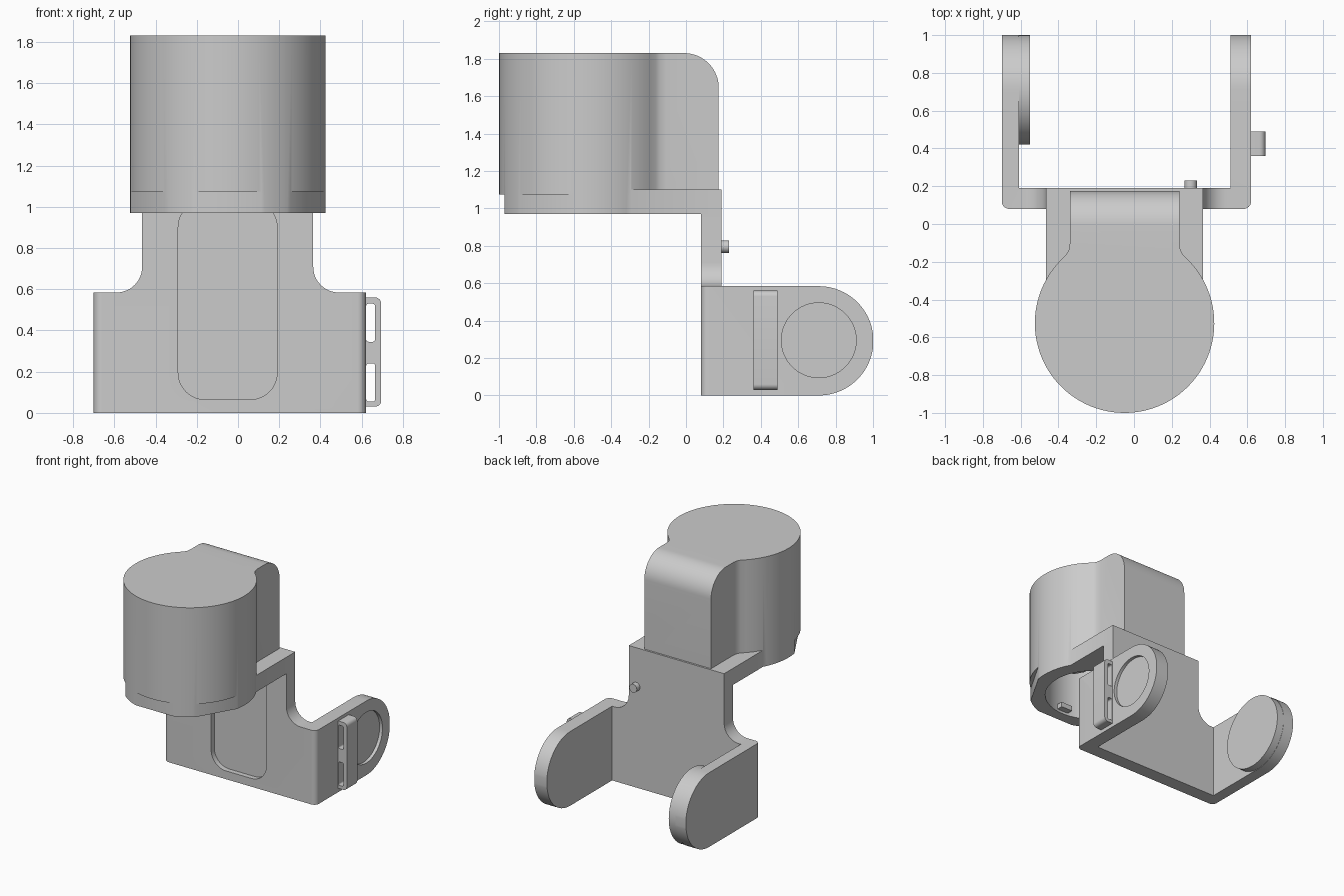
import bpy, bmesh, math
from mathutils import Matrix, Vector

cube = bpy.data.objects.get("Cube")
if cube:
    bpy.data.objects.remove(cube, do_unlink=True)

grey = bpy.data.materials.new("plain_grey")
grey.use_nodes = True
grey.diffuse_color = (0.6, 0.6, 0.6, 1)
grey.node_tree.nodes["Principled BSDF"].inputs["Base Color"].default_value = grey.diffuse_color


def arc(cx, cy, r, start, end, steps=12):
    angles = [math.radians(start + (end - start) * i / steps) for i in range(steps + 1)]
    return [(cx + r * math.cos(a), cy + r * math.sin(a)) for a in angles]


def prism(name, outline, axis, low, high):
    """Extrude a closed 2D outline along one axis."""
    place = {"x": lambda u, v, w: (w, u, v),
             "y": lambda u, v, w: (u, w, v),
             "z": lambda u, v, w: (u, v, w)}[axis]
    bm = bmesh.new()
    face = bm.faces.new([bm.verts.new(place(u, v, low)) for u, v in outline])
    top = bmesh.ops.extrude_face_region(bm, geom=[face])["geom"]
    shift = Vector(place(0, 0, high - low))
    bmesh.ops.translate(bm, vec=shift, verts=[g for g in top if isinstance(g, bmesh.types.BMVert)])
    bmesh.ops.recalc_face_normals(bm, faces=bm.faces)
    mesh = bpy.data.meshes.new(name)
    bm.to_mesh(mesh)
    bm.free()
    mesh.materials.append(grey)
    obj = bpy.data.objects.new(name, mesh)
    bpy.context.collection.objects.link(obj)
    return obj


def rect(u0, u1, v0, v1):
    return [(u0, v0), (u1, v0), (u1, v1), (u0, v1)]


def round_rect(u0, u1, v0, v1, r):
    return (arc(u0 + r, v0 + r, r, 180, 270) + arc(u1 - r, v0 + r, r, 270, 360)
            + arc(u1 - r, v1 - r, r, 0, 90) + arc(u0 + r, v1 - r, r, 90, 180))


def disc(name, u, v, r, axis, low, high, steps=64):
    return prism(name, arc(u, v, r, 0, 360, steps)[:-1], axis, low, high)


def activate(obj):
    bpy.ops.object.select_all(action="DESELECT")
    obj.select_set(True)
    bpy.context.view_layer.objects.active = obj


def combine(target, other, operation):
    """Apply a boolean and discard the helper."""
    activate(target)
    mod = target.modifiers.new("combine", "BOOLEAN")
    mod.operation, mod.solver, mod.object = operation, "EXACT", other
    bpy.ops.object.modifier_apply(modifier=mod.name)
    bpy.data.objects.remove(other, do_unlink=True)


def smooth(obj):
    activate(obj)
    bpy.ops.object.shade_smooth_by_angle(angle=math.radians(30))


MID = -0.05          # centre line of the upright
CY, R = -0.525, 0.475   # cup centre and radius
FRONT, BACK = 0.08, 0.19
LOW, SHELF, TOP = 0.97, 1.1, 1.83
ARM = 0.29           # arm end radius

# U-shaped bracket with rounded arm ends
u_outline = (arc(-0.66, FRONT + 0.04, 0.04, 180, 270, 8) + arc(0.58, FRONT + 0.04, 0.04, 270, 360, 8)
             + [(0.62, 1), (0.51, 1), (0.51, BACK), (-0.61, BACK), (-0.61, 1), (-0.7, 1)])
bracket = prism("bracket", u_outline, "z", 0, 2 * ARM + 0.004)
side = [(0, 0)] + arc(1 - ARM, ARM + 0.002, ARM + 0.002, -90, 90, 40) + [(0, 2 * ARM + 0.004)]
side[1] = (1 - ARM, 0)
combine(bracket, prism("arm_shape", side, "x", -1, 1), "INTERSECT")

# Upright plate flaring into the bracket
z0, f = 2 * ARM + 0.004, 0.125
upright = ([(MID - 0.415, LOW)] + arc(MID - 0.415 - f, z0 + f, f, 0, -90)
           + arc(MID + 0.415 + f, z0 + f, f, -90, -180) + [(MID + 0.415, LOW)])
combine(bracket, prism("upright", upright, "y", FRONT, BACK), "UNION")

# Rounded slot in the front, round recess in the left arm
combine(bracket, prism("slot", round_rect(-0.29, 0.19, 0.065, 1.03, 0.13), "y", 0, FRONT + 0.04), "DIFFERENCE")
combine(bracket, disc("recess", 1 - ARM, 0.295, 0.2, "x", 0.595, 0.7), "DIFFERENCE")
smooth(bracket)

# Round pad inside the right arm
smooth(disc("arm_pad", 1 - ARM, ARM + 0.002, ARM, "x", -0.62, -0.55))

# Cup with a neck blending into its round wall
blend = [(0.34, -0.193), (0.31, -0.163), (0.296, -0.14), (0.29, -0.105), (0.29, 0.175)]
start = math.degrees(math.atan2(-0.193 - CY, 0.34))
outline = ([(MID + x, y) for x, y in blend] + [(MID - x, y) for x, y in reversed(blend)]
           + arc(MID, CY, R, 180 - start, 360 + start, 72)[1:-1])
housing = prism("housing", outline, "z", LOW, TOP)
profile = [(-1.2, LOW - 0.1), (0.175, LOW - 0.1)] + arc(-0.01, TOP - 0.185, 0.185, 0, 90, 16) + [(-1.2, TOP)]
combine(housing, prism("neck_shape", profile, "x", -1, 1), "INTERSECT")
combine(housing, prism("shelf", rect(MID - 0.415, MID + 0.415, -0.35, BACK), "z", LOW, SHELF), "UNION")
combine(housing, disc("cavity", MID, CY, 0.36, "z", LOW - 0.1, TOP - 0.08), "DIFFERENCE")

# Flat grips around the lower rim
for angle in (-150, -90, -30):
    grip = prism("grip", rect(0.446, 0.6, -0.25, 0.25), "z", LOW - 0.1, LOW + 0.103)
    grip.data.transform(Matrix.Translation((MID, CY, 0)) @ Matrix.Rotation(math.radians(angle), 4, "Z"))
    combine(housing, grip, "DIFFERENCE")
smooth(housing)

# Locking tabs inside the cup
for angle in (-90, 30, 150):
    tab = prism("locking_tab", rect(0.31, 0.37, -0.05, 0.05), "z", LOW + 0.02, LOW + 0.06)
    tab.data.transform(Matrix.Translation((MID, CY, 0)) @ Matrix.Rotation(math.radians(angle), 4, "Z"))

# Strap loop on the left arm
loop = prism("strap_loop", [(0.61, 0.03)] + arc(0.665, 0.06, 0.03, -90, 0, 6)
             + arc(0.665, 0.53, 0.03, 0, 90, 6) + [(0.61, 0.56)], "y", 0.36, 0.49)
for low, high in ((0.055, 0.24), (0.345, 0.53)):
    combine(loop, prism("window", round_rect(0.622, 0.665, low, high, 0.012), "y", 0.3, 0.6), "DIFFERENCE")
smooth(loop)

# Small pin on the back
smooth(disc("pin", 0.3, 0.795, 0.033, "y", BACK - 0.01, 0.23, 24))
